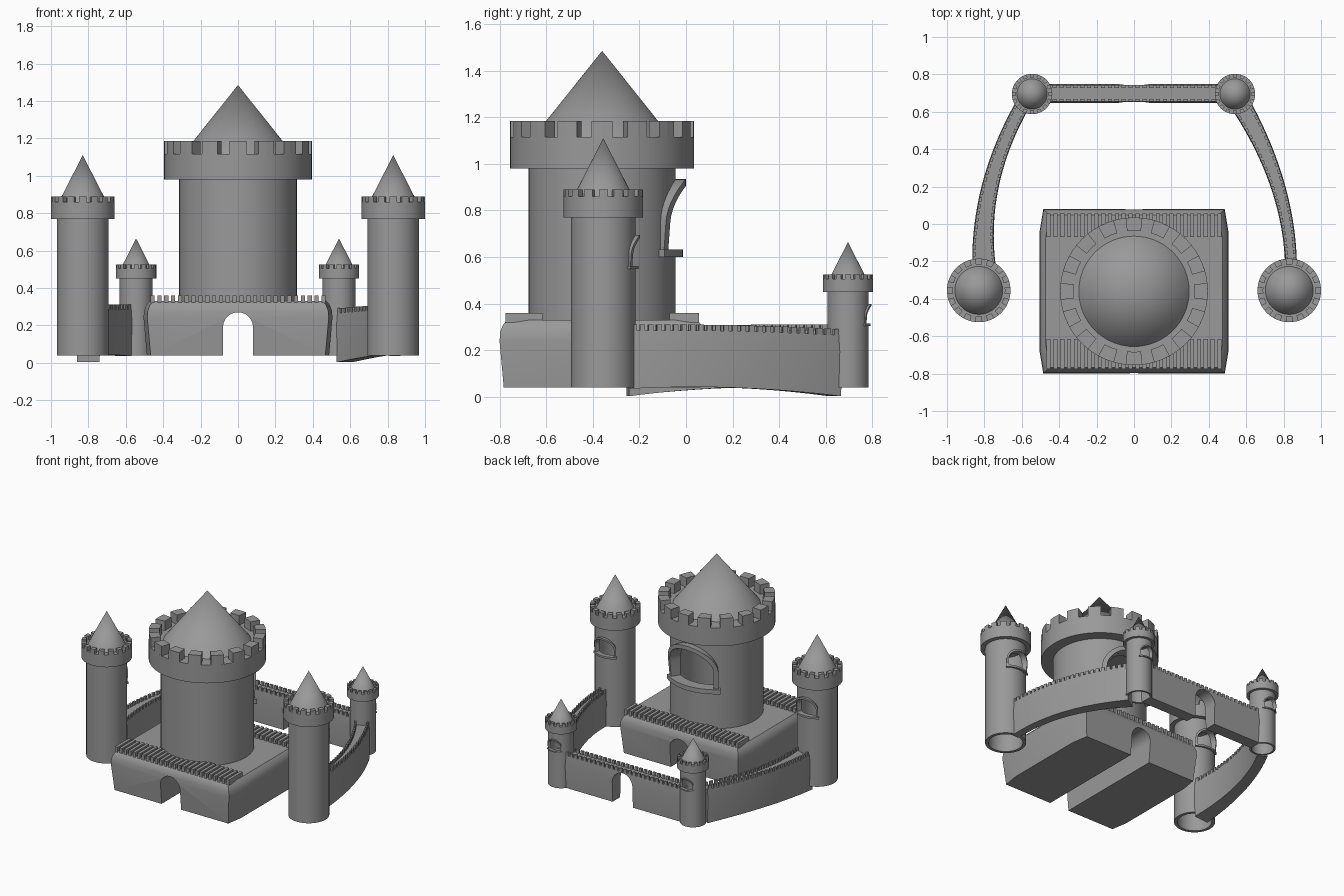
import bpy, bmesh, math
from mathutils import Vector

cube = bpy.data.objects.get("Cube")
if cube:
    bpy.data.objects.remove(cube, do_unlink=True)

stone = bpy.data.materials.new("grey_stone")
stone.use_nodes = True
GREY = (0.32, 0.32, 0.32, 1)
stone.diffuse_color = GREY
stone.node_tree.nodes["Principled BSDF"].inputs["Base Color"].default_value = GREY


def finish(name, bm):
    """Turn a bmesh into a named stone object."""
    bmesh.ops.remove_doubles(bm, verts=bm.verts, dist=1e-5)
    bmesh.ops.recalc_face_normals(bm, faces=bm.faces)
    mesh = bpy.data.meshes.new(name)
    bm.to_mesh(mesh)
    bm.free()
    mesh.materials.append(stone)
    ob = bpy.data.objects.new(name, mesh)
    bpy.context.collection.objects.link(ob)
    return ob


def loft(bm, rings, closed=False):
    """Skin a list of equal point loops; cap the ends unless closed."""
    vs = [[bm.verts.new(p) for p in ring] for ring in rings]
    n = len(vs[0])
    pairs = list(zip(vs, vs[1:]))
    if closed:
        pairs.append((vs[-1], vs[0]))
    else:
        bm.faces.new(vs[0])
        bm.faces.new(vs[-1])
    for a, b in pairs:
        for i in range(n):
            j = (i + 1) % n
            bm.faces.new((a[i], a[j], b[j], b[i]))


def box(bm, x0, x1, y0, y1, z0, z1):
    loft(bm, [[(x0, y0, z), (x1, y0, z), (x1, y1, z), (x0, y1, z)] for z in (z0, z1)])


def arch(half, bottom, spring, top, n=20):
    """Outline of an arched opening as (across, height) pairs."""
    pts = [(half, bottom)]
    for i in range(n + 1):
        a = math.pi * i / n
        pts.append((half * math.cos(a), spring + (top - spring) * math.sin(a)))
    return pts + [(-half, bottom)]


def cut_arch(ob, outline, x, y0, y1):
    """Cut an arched passage along y."""
    bm = bmesh.new()
    loft(bm, [[(x + u, y, z) for u, z in outline] for y in (y0, y1)])
    cutter = finish("arch_cutter", bm)
    cutter.hide_render = True
    mod = ob.modifiers.new("opening", "BOOLEAN")
    mod.operation, mod.solver, mod.object = "DIFFERENCE", "EXACT", cutter
    bpy.context.view_layer.objects.active = ob
    bpy.ops.object.modifier_apply(modifier=mod.name)
    bpy.data.objects.remove(cutter, do_unlink=True)


def smooth(ob):
    bpy.ops.object.select_all(action="DESELECT")
    ob.select_set(True)
    bpy.context.view_layer.objects.active = ob
    bpy.ops.object.shade_smooth_by_angle(angle=math.radians(30))


def tower(name, x, y, r, ring, z0, z_ring, z_floor, z_top, roof, apex, sill, steps=64):
    s = r / 0.315
    inner = r * 0.84

    def polar(rad, a, z):
        return (x + rad * math.sin(a), y + rad * math.cos(a), z)

    # hollow shaft, overhanging ring and cone in one turned profile
    profile = [(0, z_ring), (inner, z_ring), (inner, z0), (r, z0), (r, z_ring),
               (ring, z_ring), (ring, z_floor), (roof, z_floor), (0, apex)]
    bm = bmesh.new()
    cols = [[bm.verts.new(polar(p, math.tau * k / steps, z)) for p, z in profile]
            for k in range(steps)]
    for k in range(steps):
        a, b = cols[k], cols[(k + 1) % steps]
        for i in range(len(profile) - 1):
            bm.faces.new((a[i], a[i + 1], b[i + 1], b[i]))
    body = finish(name, bm)
    h = 0.335 * s
    cut_arch(body, arch(0.165 * s, sill + 0.1 * h, sill + 0.45 * h, sill + 0.91 * h),
             x, y, y + 2 * r)
    smooth(body)

    # battlements
    bm = bmesh.new()
    count = 16
    for k in range(count):
        mid, w = math.tau * k / count, math.tau / count * 0.29
        spans = [mid - w, mid, mid + w]
        outer = [(ring, a) for a in spans]
        back = [(ring * 0.82, a) for a in reversed(spans)]
        loft(bm, [[polar(p, a, z) for p, a in outer + back]
                  for z in (z_floor - 0.003, z_top)])
    finish(name + "_battlements", bm)

    # window surround wrapped on the shaft, flaring outward near the top
    def wrap(u, z, rad):
        return polar(rad, math.asin(u / r), z)

    bm = bmesh.new()
    rings = []
    for (u0, a0), (u1, a1) in zip(arch(0.165 * s, sill + 0.08 * h, sill + 0.45 * h, sill + 0.91 * h),
                                  arch(0.19 * s, sill + 0.08 * h, sill + 0.45 * h, sill + h)):
        out = r * (1.05 + 0.09 * (a1 - sill) / h)
        rings.append([wrap(u0, a0, inner), wrap(u1, a1, inner), wrap(u1, a1, out), wrap(u0, a0, out)])
    loft(bm, rings)
    smooth(finish(name + "_window_frame", bm))
    bm = bmesh.new()
    rings = []
    for k in range(13):
        u = 0.2 * s * (k / 6 - 1)
        rings.append([wrap(u, z, rad) for z, rad in
                      ((sill, inner), (sill, r * 1.1), (sill + 0.1 * h, r * 1.1), (sill + 0.1 * h, inner))])
    loft(bm, rings)
    smooth(finish(name + "_window_sill", bm))


def wall(name, path, width, bottom, top, bulge, gate=None):
    """Curtain wall along a quadratic curve; other values run start, middle, end."""
    def quad(v, t):
        return v[0] * (1 - t) ** 2 + v[1] * 2 * t * (1 - t) + v[2] * t * t

    pts = [Vector((px, py, 0)) for px, py in path]

    def at(t, side, z):
        d = (pts[1] - pts[0]) * (1 - t) + (pts[2] - pts[1]) * t
        n = Vector((d.y, -d.x, 0)).normalized()
        p = quad(pts, t) + n * side
        return (p.x, p.y, z)

    bm = bmesh.new()
    rings = []
    for k in range(25):
        t = k / 24
        w, zb, zt = quad(width, t) / 2, quad(bottom, t), quad(top, t)
        half = [(w, zb), (w + bulge, zt - 0.07), (w, zt)]
        rings.append([at(t, u, z) for u, z in half] + [at(t, -u, z) for u, z in reversed(half)])
    loft(bm, rings)
    ob = finish(name, bm)
    if gate:
        cut_arch(ob, gate, 0, 0.5, 0.9)
    smooth(ob)

    # merlons on both edges
    length = sum((Vector(at((k + 1) / 24, 0, 0)) - Vector(at(k / 24, 0, 0))).length for k in range(24))
    count = round(length / 0.037)
    bm = bmesh.new()
    for k in range(count):
        t0, t1 = (k + 0.2) / count, (k + 0.8) / count
        w, zt = quad(width, t0) / 2, quad(top, t0)
        for side in (-1, 1):
            loft(bm, [[at(t0, side * w, z), at(t1, side * w, z),
                       at(t1, side * (w - 0.014), z), at(t0, side * (w - 0.014), z)]
                      for z in (zt - 0.004, zt + 0.025)])
    finish(name + "_merlons", bm)


# gatehouse block with swelling sides, rounded shoulders and a through passage
bm = bmesh.new()
rings = []
for z, g in ((0.04, -0.015), (0.24, 0.003), (0.28, 0), (0.31, -0.012), (0.33, -0.03)):
    hx, y0, y1 = 0.502 + g, -0.797 - g, 0.077 + g
    rings.append([(sx * (hx - c), y, z) for sx, y, c in
                  ((-1, y0, 0.02), (1, y0, 0.02), (1, y0 + 0.12, 0), (1, y1 - 0.12, 0),
                   (1, y1, 0.02), (-1, y1, 0.02), (-1, y1 - 0.12, 0), (-1, y0 + 0.12, 0))])
for ring in rings:
    g = ring[0][0] + 0.482
    for i, p in enumerate(ring):
        front = i in (0, 1)
        if front:
            ring[i] = (p[0], -0.797 + g, p[2])
loft(bm, rings)
block = finish("gatehouse_block", bm)
cut_arch(block, arch(0.08, -0.1, 0.19, 0.27), 0, -1, 0.3)
smooth(block)

# long ribs along the front and back edges of the block
bm = bmesh.new()
RIBS = 26
pitch = 0.95 / RIBS
for k in range(RIBS):
    x = -0.475 + pitch * (k + 0.2)
    for y0, y1 in ((-0.775, -0.615), (-0.07, 0.055)):
        box(bm, x, x + pitch * 0.6, y0, y1, 0.32, 0.36)
finish("block_battlements", bm)

# towers
tower("keep", 0, -0.36, 0.315, 0.395, 0.30, 0.98, 1.115, 1.185, 0.295, 1.485, 0.60)
for side, x in (("right", -0.83), ("left", 0.83)):
    tower("front_tower_" + side, x, -0.355, 0.138, 0.17, 0.04, 0.77, 0.86, 0.89, 0.128, 1.11, 0.548)
for side, x in (("right", -0.545), ("left", 0.54)):
    tower("back_tower_" + side, x, 0.695, 0.088, 0.108, 0.04, 0.45, 0.505, 0.525, 0.081, 0.665, 0.305)

# curtain walls
wall("back_wall", [(-0.48, 0.698), (0, 0.698), (0.48, 0.698)], (0.088,) * 3, (0.04,) * 3, (0.28,) * 3,
     0.006, arch(0.083, -0.1, 0.19, 0.273))
wall("right_wall", [(-0.80, -0.25), (-0.84, 0.2), (-0.60, 0.63)], (0.12, 0.07, 0.07),
     (0.003, 0.06, 0.035), (0.27, 0.29, 0.285), 0.004)
wall("left_wall", [(0.84, -0.24), (0.835, 0.2), (0.57, 0.64)], (0.055, 0.06, 0.1),
     (0.035, 0.06, 0.003), (0.285, 0.29, 0.265), 0.004)
